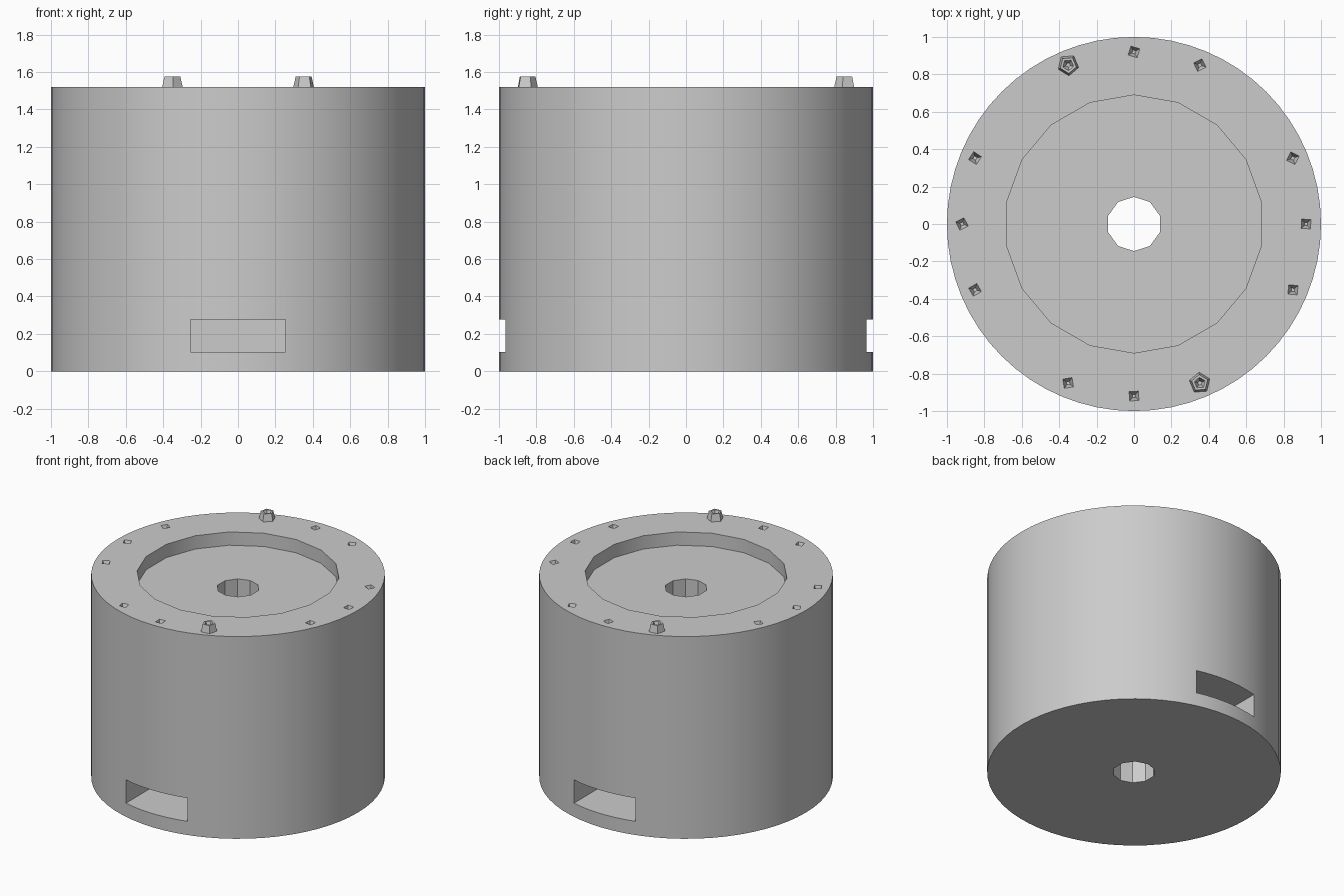
import bpy
import math
import random

random.seed(4)
if "Cube" in bpy.data.objects:
    bpy.data.objects.remove(bpy.data.objects["Cube"], do_unlink=True)

HEIGHT = 1.52
RECESS_FLOOR = 1.42
RING_RADIUS = 0.92

grey = bpy.data.materials.new("plain grey")
grey.use_nodes = True
colour = (0.6, 0.6, 0.6, 1)
grey.diffuse_color = colour
grey.node_tree.nodes["Principled BSDF"].inputs["Base Color"].default_value = colour


def frustum(name, sides, r_low, r_high, z_low, z_high, x=0, y=0, turn=0):
    """Straight or tapered prism standing between two heights."""
    bpy.ops.mesh.primitive_cone_add(
        vertices=sides, radius1=r_low, radius2=r_high, depth=z_high - z_low,
        location=(x, y, (z_low + z_high) / 2), rotation=(0, 0, turn))
    obj = bpy.context.object
    obj.name = name
    obj.data.materials.append(grey)
    return obj


def box(name, x, y, z, size):
    bpy.ops.mesh.primitive_cube_add(size=1, location=(x, y, z))
    obj = bpy.context.object
    obj.name = name
    obj.scale = size
    obj.data.materials.append(grey)
    return obj


def carve(target, cutter):
    """Subtract the cutter from the target and discard it."""
    cutter.hide_render = True
    mod = target.modifiers.new("cut", "BOOLEAN")
    mod.operation = "DIFFERENCE"
    mod.solver = "EXACT"
    mod.object = cutter
    bpy.context.view_layer.objects.active = target
    bpy.ops.object.modifier_apply(modifier=mod.name)
    bpy.data.objects.remove(cutter, do_unlink=True)


def smooth(obj):
    bpy.ops.object.select_all(action="DESELECT")
    obj.select_set(True)
    bpy.context.view_layer.objects.active = obj
    bpy.ops.object.shade_smooth_by_angle(angle=math.radians(30))


# Main drum with a shallow round recess and a central bore
body = frustum("drum_body", 64, 1, 1, 0, HEIGHT)
carve(body, frustum("recess_cutter", 18, 0.69, 0.69, RECESS_FLOOR, HEIGHT + 0.2))
carve(body, frustum("bore_cutter", 10, 0.145, 0.145, -0.2, HEIGHT + 0.2))

# Deep rectangular slots low on the front and back
for side in (-1, 1):
    carve(body, box("slot_cutter", 0, side * 0.9, 0.19, (0.51, 0.6, 0.175)))

# Ring of marks: small pits, with raised pegs at two opposite places
for step in (0, 1, 3, 4, 5, 7, 8, 9, 11, 12, 13, 15):
    angle = step * math.pi / 8
    x, y = RING_RADIUS * math.cos(angle), RING_RADIUS * math.sin(angle)
    if step in (5, 13):
        name = "back_peg" if step == 5 else "front_peg"
        peg = frustum(name, 5, 0.06, 0.045, HEIGHT - 0.01, 1.575, x, y, angle)
        carve(peg, frustum("dimple_cutter", 5, 0.012, 0.035, 1.535, 1.585, x, y, angle))
    else:
        turn = random.uniform(0, math.pi)
        carve(body, frustum("pit_cutter", 4, 0.012, 0.04, HEIGHT - 0.05,
                            HEIGHT + 0.01, x, y, turn))

smooth(body)
